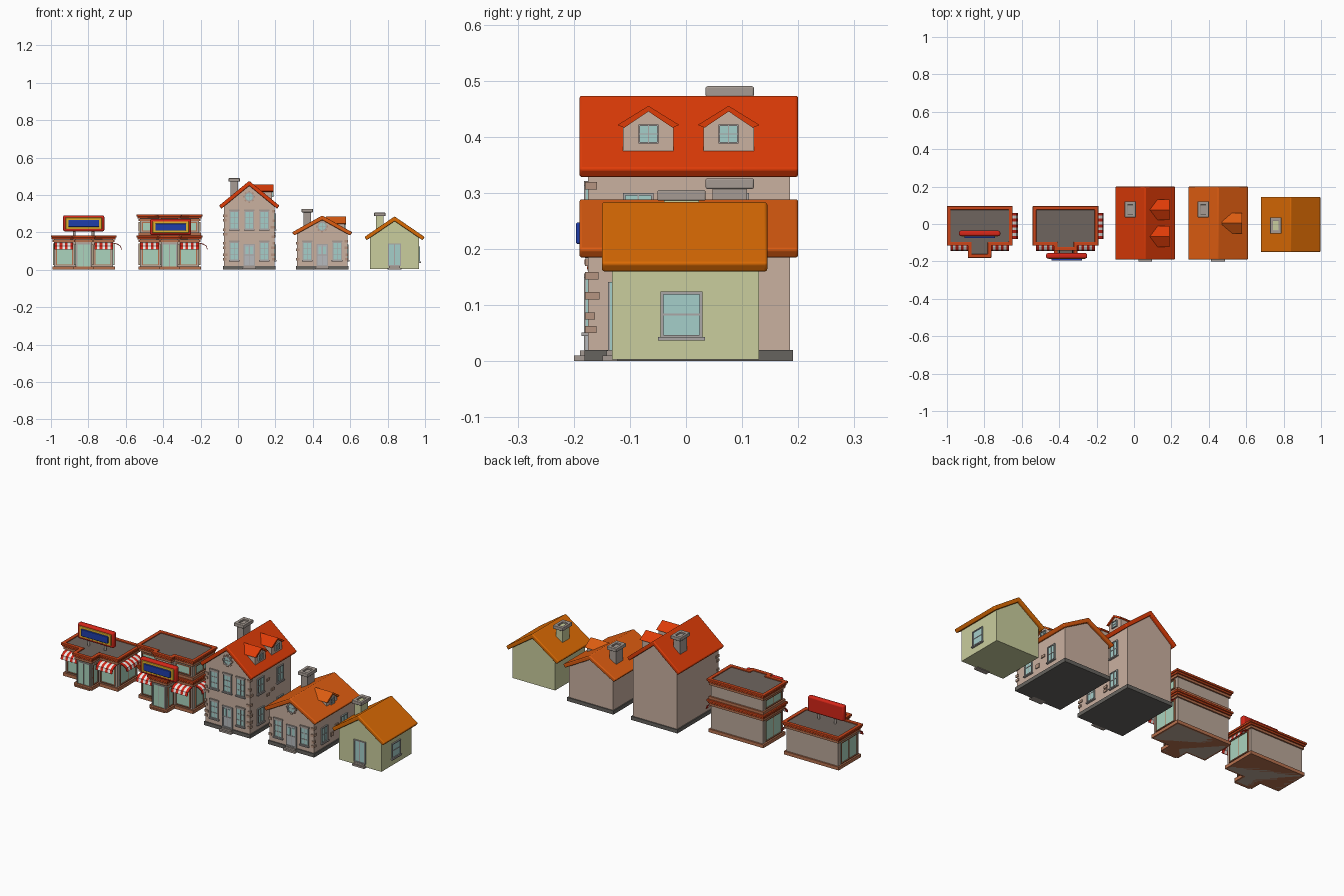
import bpy, bmesh, math, random
from mathutils import Matrix

if "Cube" in bpy.data.objects:
    bpy.data.objects.remove(bpy.data.objects["Cube"])

random.seed(4)
T, R = Matrix.Translation, math.radians
mats = {}
COL = dict(wall='C9AF9F', plinth='66635F', frame='A9A6A4', glass='A3CDC9', stone='A59A92', brick='B59480',
           roof_red='DE3E10', roof_orange='DB5C18', roof_amber='D96A0C', lime='C8CC9C', shopwall='B9A698',
           shopglass='A9D2BC', trim='C9461F', band='B5704F', deck='6E655F', white='EFEAE6', red='D42A1E',
           yellow='E0B030', blue='2440A8', dark='4A4644', door='B4B8BC')


def mat(key):
    if key not in mats:
        m = mats[key] = bpy.data.materials.new(key)
        m.diffuse_color = [(int(COL[key][i:i + 2], 16) / 255) ** 2.2 for i in (0, 2, 4)] + [1]
        m.use_nodes = True
        m.node_tree.nodes["Principled BSDF"].inputs["Base Color"].default_value = m.diffuse_color
    return mats[key]


def finish(name, bm, color, M, bevel=0):
    bmesh.ops.recalc_face_normals(bm, faces=bm.faces)
    me = bpy.data.meshes.new(name)
    bm.to_mesh(me)
    bm.free()
    ob = bpy.data.objects.new(name, me)
    bpy.context.collection.objects.link(ob)
    me.transform(M)
    me.materials.append(mat(color))
    if bevel:
        b = ob.modifiers.new('bevel', 'BEVEL')
        b.width, b.segments, b.limit_method = bevel, 3, 'ANGLE'
        bpy.ops.object.select_all(action='DESELECT')
        ob.select_set(True)
        bpy.context.view_layer.objects.active = ob
        bpy.ops.object.shade_smooth_by_angle(angle=R(35))
    return ob


def boxes(name, items, color, M=Matrix(), bevel=0):
    """Merge boxes given as x0, x1, y0, y1, z0, z1."""
    bm = bmesh.new()
    for a, b, c, d, e, f in items:
        S = Matrix.Diagonal((b - a, d - c, f - e, 1))
        bmesh.ops.create_cube(bm, size=1, matrix=T(((a + b) / 2, (c + d) / 2, (e + f) / 2)) @ S)
    return finish(name, bm, color, M, bevel)


def prism(name, pts, spans, color, axis='y', M=Matrix(), bevel=0, hole=None):
    """Extrude a profile along an axis; an optional hole loop makes it a ring."""
    place = {'x': lambda p, t: (t, p[0], p[1]), 'y': lambda p, t: (p[0], t, p[1]),
             'z': lambda p, t: (p[0], p[1], t)}[axis]
    bm = bmesh.new()
    n = len(pts)
    for a, b in spans:
        loops = [[bm.verts.new(place(p, t)) for p in q] for q in ((pts, hole) if hole else (pts,)) for t in (a, b)]
        pairs = [(0, 1)] + ([(2, 3), (0, 2), (1, 3)] if hole else [])
        for u, v in pairs:
            for i in range(n):
                j = (i + 1) % n
                bm.faces.new((loops[u][i], loops[u][j], loops[v][j], loops[v][i]))
        if not hole:
            bm.faces.new(loops[0])
            bm.faces.new(loops[1])
    return finish(name, bm, color, M, bevel)


def rect(w, d):
    return [(-w, -d), (w, -d), (w, d), (-w, d)]


def face(x, y, z=0, turn=0):
    """Local frame on a wall: x along it, -y outwards."""
    return T((x, y, z)) @ Matrix.Rotation(R(turn), 4, 'Z')


def window(name, M, w, h, cols=2, rows=2, color='frame', glass='glass', t=.005, sill=True):
    """Centred at the bottom middle of the opening."""
    a = w / 2
    boxes(name + '_glass', [(-a, a, -.003, .004, 0, h)], glass, M)
    b = [(-a, -a + t, -.007, .004, 0, h), (a - t, a, -.007, .004, 0, h), (-a, a, -.007, .004, h - t, h), (-a, a, -.007, .004, 0, t)]
    b += [(-a + w * i / cols - t / 3, -a + w * i / cols + t / 3, -.005, .004, 0, h) for i in range(1, cols)]
    b += [(-a, a, -.005, .004, h * i / rows - t / 3, h * i / rows + t / 3) for i in range(1, rows)]
    if sill:
        b.append((-a - .004, a + .004, -.011, .004, -.005, .001))
    boxes(name + '_frame', b, color, M)


def gable_roof(name, w, ridge, eave, spans, color, M, t=.02, bevel=.005):
    s = (ridge - eave) / w
    pts = [(-w, eave), (0, ridge), (w, eave), (w - .012, eave - t + .003), (0, ridge - t * (1 + s * .4)), (-w + .012, eave - t + .003)]
    prism(name, pts, spans, color, 'y', M, bevel)


def chimney(name, x, y, z0, z1, color):
    M = T((x, y, 0))
    boxes(name + '_stack', [(-.02, .02, -.031, .031, z0, z1 - .01)], color, M)
    prism(name + '_cap', rect(.03, .043), [(z1 - .019, z1)], 'stone', 'z', M, .003, rect(.015, .024))


def dormer(name, cx, x0, x1, y, z0, eave, ridge, roof):
    M = face(x1, y, 0, 90)
    d = x1 - x0
    prism(name + '_wall', [(-.045, z0), (.045, z0), (.045, eave), (0, ridge - .008), (-.045, eave)], [(.004, d)], 'wall', 'y', M)
    gable_roof(name + '_roof', .055, ridge, eave, [(-.004, d)], roof, M, .008, 0)
    window(name + '_window', M @ T((0, .004, z0 + (eave - z0) * .35)), .036, .034, t=.003, sill=False)


def round_window(name, x, y, z, r):
    M = T((x, y, z))
    circ = lambda q: [(q * math.cos(math.tau * i / 24), q * math.sin(math.tau * i / 24)) for i in range(24)]
    prism(name + '_glass', circ(r), [(-.003, .004)], 'glass', 'y', M)
    prism(name + '_frame', circ(r + .004), [(-.008, .004)], 'frame', 'y', M, 0, circ(r - .002))
    boxes(name + '_bars', [(-r, r, -.005, .004, -.0015, .0015), (-.0015, .0015, -.005, .004, -r, r)], 'frame', M)
    for i in range(8):
        boxes(name + '_keystone', [(-.005, .005, -.006, .004, r + .003, r + .011)], 'brick', M @ Matrix.Rotation(i * math.tau / 8, 4, 'Y'))


def house(name, cx, w, y0, y1, ridge, eave, wall, plinth, roof, ry, front):
    s = (ridge - eave) / .16
    top = ridge - .018
    prism(name + '_walls', [(-w, .003), (w, .003), (w, top - w * s), (0, top), (-w, top - w * s)], [(y0, y1)], wall, 'y', T((cx, 0, 0)))
    gable_roof(name + '_roof', .161, ridge, eave, [ry], roof, T((cx, 0, 0)))
    if plinth:
        boxes(name + '_plinth', [(cx - w - .006, cx + w + .006, y0 - .006, y1 + .006, 0, .02)], 'plinth')
    boxes(name + '_steps', [(cx - .037, cx + .037, front, y0 + .01, 0, .01), (cx - .03, cx + .03, front + (y0 - front) * .45, y0 + .01, 0, .019)], 'stone')


def quoins(name, cx, w, y0, h):
    """Corner bricks plus a few loose ones on the front and right walls."""
    b = []
    for s in (-1, 1):
        z = .05
        while z < h:
            L = random.uniform(.012, .026)
            xs = sorted((cx + s * (w + .004), cx + s * (w - L * .8)))
            b.append((xs[0], xs[1], y0 - .005, y0 + L, z, z + .013))
            z += random.choice((.024, .036, .05))
    for _ in range(int(h * 22)):
        z, y = random.uniform(.05, h - .02), random.choice((-.14, -.03, .01, .135))
        b.append((cx + w - .01, cx + w + .005, y, y + .025, z, z + .013))
    boxes(name + '_bricks', b, 'brick')


# Tall and low brick houses
for name, cx, ridge, eave, roof, zs, cap in (('tall_house', .06, .475, .343, 'roof_red', (.05, .215), .49),
                                             ('low_house', .45, .29, .2, 'roof_orange', (.05,), .326)):
    house(name, cx, .135, -.175, .185, ridge, eave, 'wall', True, roof, (-.19, .2), -.2)
    quoins(name, cx, .135, -.175, eave - .03)
    chimney(name + '_chimney', cx - .08, .078, ridge - .1, cap, 'stone')
    for k, z in enumerate(zs):
        for dx in ((-.08, .08), (-.08, 0, .08))[k]:
            window(name + '_front_window', face(cx + dx, -.175, z), .05, .098, 2, 3)
            boxes(name + '_lintel', [(cx + dx - .028, cx + dx + .028, -.182, -.17, z + .098, z + .106)], 'stone')
        for y in (-.085, .085):
            window(name + '_side_window', face(cx + .135, y, z, 90), .055, .085)
    window(name + '_door', face(cx, -.175, .02), .062, .118, 2, 2, 'frame', 'door', .006, False)
    boxes(name + '_door_panes', [(cx + a, cx + a + .015, -.181, -.17, .085, .125) for a in (-.02, .005)], 'glass')
round_window('tall_attic_window', .06, -.175, .39, .021)
round_window('low_attic_window', .45, -.175, .232, .021)
for y in (-.067, .076):
    dormer('tall_dormer', .06, .085, .187, y, .37, .421, .455, 'roof_red')
dormer('low_dormer', .45, .47, .573, .005, .205, .248, .284, 'roof_orange')

# Small green house
house('cottage', .837, .13, -.132, .13, .285, .175, 'lime', False, 'roof_amber', (-.15, .145), -.149)
chimney('cottage_chimney', .758, -.008, .19, .305, 'lime')
window('cottage_door', face(.837, -.132, .019), .07, .122, 2, 1, sill=False)
window('cottage_window', face(.967, -.008, .042, 90), .075, .082, 1, 2)


def tee(o, front=-.163):
    """Shop outline with entrance bay, grown outwards by o."""
    w, p, y0, y1, f = .158 + o, .045 + o, -.098 - o, .078 + o, front - o
    return [(-w, y0), (-p, y0), (-p, f), (p, f), (p, y0), (w, y0), (w, y1), (-w, y1)]


def awning(name, M, w, n):
    prof = [(0, .145), (-.025, .139), (-.042, .127), (-.048, .108), (-.045, .108), (-.039, .125), (-.023, .135), (0, .141)]
    st = [(-w / 2 + w * i / n, -w / 2 + w * (i + 1) / n) for i in range(n)]
    prism(name + '_red', prof, st[::2], 'red', 'x', M)
    prism(name + '_white', prof, st[1::2], 'white', 'x', M)


def storey(name, cx, z, h, front):
    """Walls, glazing, cornice and recessed roof deck of one shop floor."""
    M = T((cx, 0, z))
    prism(name + '_walls', tee(0, front), [(0, h - .01)], 'shopwall', 'z', M)
    prism(name + '_base', tee(.009, front), [(0, .018)], 'band', 'z', M)
    prism(name + '_lower_cornice', tee(.008, front), [(h - .036, h - .024)], 'band', 'z', M)
    prism(name + '_cornice', tee(.013, front), [(h - .022, h - .011)], 'trim', 'z', M, .003, tee(-.01, front))
    prism(name + '_parapet', tee(.018, front), [(h - .012, h)], 'trim', 'z', M, .003, tee(-.002, front))
    prism(name + '_deck', tee(0, front), [(h - .012, h - .006)], 'deck', 'z', M)
    gh = h - .066
    for s in (-1, 1):
        window(name + '_front_window', face(cx + s * .102, -.098, z + .024), .09, gh, 1, 1, 'band', 'shopglass', .005, False)
        window(name + '_side_window', face(cx + s * .158, -.01, z + .024, s * 90), .14, gh, 2, 1, 'band', 'shopglass', .005, False)


def sign(name, cx, y, z):
    M = T((cx, y, z))
    boxes(name + '_board', [(-.11, .11, -.012, .016, 0, .086)], 'red', M, .009)
    boxes(name + '_panel', [(-.097, .097, -.016, 0, .012, .074)], 'yellow', M, .003)
    boxes(name + '_plaque', [(-.082, .082, -.024, 0, .024, .062)], 'blue', M, .003)


# Shops: shared ground floor with doors and awnings
for name, cx in (('small_shop', -.825), ('tall_shop', -.366)):
    storey(name, cx, 0, .183, -.163)
    window(name + '_door', face(cx, -.163, .004), .078, .136, 2, 1, 'frame', 'shopglass', .005, False)
    boxes(name + '_doorstep', [(cx - .045, cx + .045, -.18, -.16, 0, .008)], 'band')
    for s in (-1, 1):
        awning(name + '_front_awning', face(cx + s * .107, -.096), .1, 7)
        window(name + '_bay_window', face(cx + s * .045, -.132, .024, s * 90), .045, .11, 1, 1, 'band', 'shopglass', .004, False)
    awning(name + '_side_awning', face(cx + .156, -.01, 0, 90), .14, 9)

# Upper floor and signs
storey('upper_shop', -.366, .18, .116, -.125)
sign('upper_sign', -.36, -.172, .185)
boxes('upper_sign_brackets', [(-.366 + a, -.36 + a, -.16, -.12, .215, .225) for a in (-.035, .035)], 'dark')
sign('roof_sign', -.825, -.052, .205)
posts = [(.007 * math.cos(math.tau * i / 12), .007 * math.sin(math.tau * i / 12)) for i in range(12)]
for s in (-1, 1):
    prism('roof_sign_post', posts, [(.17, .215)], 'stone', 'z', T((-.825 + s * .05, -.05, 0)))
